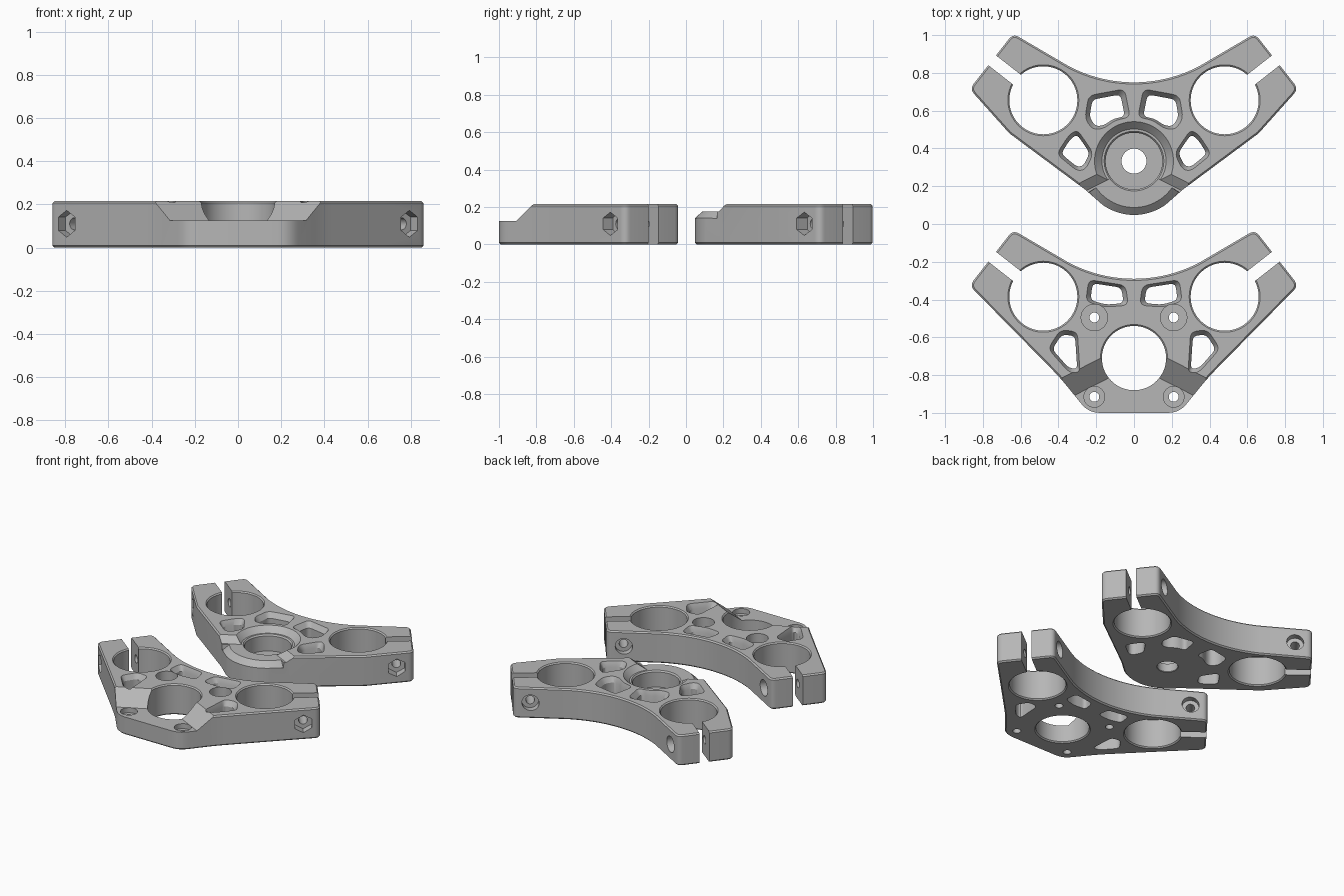
import bpy, bmesh
from math import sin, cos, radians, tau
from mathutils import Matrix, Vector

cube = bpy.data.objects.get("Cube")
if cube:
    bpy.data.objects.remove(cube)

H = 0.215        # plate thickness
STEP = -1.04     # spacing between the two plates along y

metal = bpy.data.materials.new("machined grey")
metal.use_nodes = True
grey = (0.47, 0.47, 0.47, 1)
metal.diffuse_color = grey
metal.node_tree.nodes["Principled BSDF"].inputs["Base Color"].default_value = grey


def circle(x, y, r, n=64):
    return [(x + r * cos(tau * i / n), y + r * sin(tau * i / n)) for i in range(n)]


def rounded(pts, d, closed=True):
    """Replace corners with short curves that start d away from the corner."""
    out = []
    for i, p in enumerate(pts):
        if not closed and i in (0, len(pts) - 1):
            out.append(p)
            continue
        p = Vector(p)
        a, b = Vector(pts[i - 1]) - p, Vector(pts[(i + 1) % len(pts)]) - p
        a = p + a.normalized() * min(d, a.length * 0.45)
        b = p + b.normalized() * min(d, b.length * 0.45)
        for k in range(6):
            t = k / 5
            out.append(tuple(a * (1 - t) ** 2 + p * 2 * t * (1 - t) + b * t * t))
    return out


def loft(name, rings, matrix=None, bevel=0):
    """Solid through a stack of (height, outline) rings."""
    bm = bmesh.new()
    rows = [[bm.verts.new((x, y, z)) for x, y in pts] for z, pts in rings]
    caps = [bm.faces.new(rows[0]), bm.faces.new(rows[-1])]
    n = len(rows[0])
    for lo, hi in zip(rows, rows[1:]):
        for i in range(n):
            j = (i + 1) % n
            bm.faces.new((lo[i], lo[j], hi[j], hi[i]))
    bmesh.ops.recalc_face_normals(bm, faces=bm.faces)
    if bevel:
        edges = list({e for f in caps for e in f.edges})
        bmesh.ops.bevel(bm, geom=edges, offset=bevel, segments=1, affect='EDGES')
    mesh = bpy.data.meshes.new(name)
    bm.to_mesh(mesh)
    bm.free()
    ob = bpy.data.objects.new(name, mesh)
    bpy.context.scene.collection.objects.link(ob)
    if matrix:
        ob.matrix_world = matrix
    return ob


def lathe(x, y, profile, matrix=None, n=64):
    return loft("cutter", [(z, circle(x, y, r, n)) for z, r in profile], matrix)


def bore(x, y, r, rim=0.008):
    """Through hole with chamfered rims."""
    return lathe(x, y, [(-0.01, r + rim + 0.01), (rim, r), (H - rim, r),
                        (H + 0.01, r + rim + 0.01)])


def pocket(pts, m):
    """Lightening hole with a wide chamfer at the top."""
    pts = rounded([(x * m, y) for x, y in pts], 0.035)
    c = sum((Vector(p) for p in pts), Vector((0, 0))) / len(pts)

    def scaled(s):
        return [tuple(c + (Vector(p) - c) * s) for p in pts]
    small = scaled(0.78)
    return loft("cutter", [(-0.1, small), (H - 0.035, small), (H, pts), (H + 0.05, scaled(1.02))])


def chevron(y_floor, z_floor, run, z_top=0.24):
    """Sloped step that lowers the nose of a plate."""
    def ring(z):
        y = y_floor + run * (z - z_floor)
        return z, [(-0.7, y - 0.357), (0, y), (0.7, y - 0.357), (0.7, y_floor - 1), (-0.7, y_floor - 1)]
    return loft("cutter", [ring(z_floor), ring(z_top)])


def clamp_cutters(m, oy):
    """Fork bore, pinch slot, screw counterbore and nut pocket of one clamp."""
    cx, cy = 0.48 * m, 0.655 + oy
    along = Vector((cos(radians(38)) * m, sin(radians(38)), 0))
    axis = Vector((sin(radians(38)) * m, -cos(radians(38)), 0))
    up = Vector((0, 0, 1))

    def frame(x, y, z, origin):
        mat = Matrix((x, y, z)).transposed().to_4x4()
        mat.translation = origin
        return mat
    centre = Vector((cx, cy, 0))
    side = up.cross(along)
    w = 0.033
    slot = loft("cutter", [(z, [(0.1, -w), (0.5, -w), (0.5, w), (0.1, w)]) for z in (-0.1, 0.4)],
                frame(along, side, up, centre))
    screw = frame(up, axis.cross(up), axis, centre + along * 0.235 + up * 0.11)
    return [bore(cx, cy, 0.18), slot,
            lathe(0, 0, [(-0.4, 0.055), (-0.15, 0.055), (-0.15, 0.028), (0.17, 0.028)], screw, 32),
            lathe(0, 0, [(0.15, 0.062), (0.4, 0.062)], screw, 6)]


def plate(name, half, oy, cutters):
    """Mirror half an outline, extrude it and cut all openings."""
    outline = half + [(-x, y) for x, y in reversed(half) if abs(x) > 1e-5]
    body = loft(name + "_blank", [(0, outline), (H, outline)], bevel=0.009)
    for m in (1, -1):
        cutters += clamp_cutters(m, oy)
    for c in cutters:
        c.hide_render = True
        mod = body.modifiers.new("cut", 'BOOLEAN')
        mod.operation, mod.solver, mod.object = 'DIFFERENCE', 'EXACT', c
    bpy.context.view_layer.update()
    mesh = bpy.data.meshes.new_from_object(body.evaluated_get(bpy.context.evaluated_depsgraph_get()))
    for ob in cutters + [body]:
        bpy.data.objects.remove(ob)
    mesh.name = name
    mesh.materials.clear()
    mesh.materials.append(metal)
    ob = bpy.data.objects.new(name, mesh)
    bpy.context.scene.collection.objects.link(ob)
    bpy.ops.object.select_all(action='DESELECT')
    ob.select_set(True)
    bpy.context.view_layer.objects.active = ob
    bpy.ops.object.shade_smooth_by_angle(angle=radians(28))
    return ob


def rear_edge(oy):
    """Concave back edge and lug corners, from the middle outwards."""
    R = 0.74
    arc = [(R * sin(radians(a)), 0.75 + oy + R * (1 - cos(radians(a)))) for a in range(0, 30, 2)]
    lug = [arc[-1], (0.64, 1.008 + oy), (0.87, 0.715 + oy), (0.66, 0.48 + oy)]
    return arc[:-1] + rounded(lug, 0.035, closed=False)


# upper plate with round nose and stem boss
nose = [(0.285 * cos(radians(a)), 0.333 + 0.285 * sin(radians(a))) for a in range(-54, -89, -4)]
upper_half = rear_edge(0) + [(0.26, 0.183)] + nose + [(0, 0.048)]


def nose_ring(z, r):
    arc = [(r * cos(radians(a)), 0.333 + r * sin(radians(a))) for a in range(-145, -34, 5)]
    return z, arc + [(0.5, 0), (0.5, -0.3), (-0.5, -0.3), (-0.5, 0)]


upper_cuts = [
    chevron(0.305, 0.176, 1.5),
    lathe(0, 0.333, [(0.06, 0.15), (0.166, 0.15), (0.176, 0.158), (0.1762, 0.17), (0.226, 0.22)]),
    bore(0, 0.333, 0.066, 0.003),
    loft("cutter", [nose_ring(0.139, 0.287), nose_ring(0.179, 0.242)]),
]
upper_window = [(0.05, 0.715), (0.24, 0.68), (0.26, 0.56), (0.22, 0.5), (0.16, 0.505),
                (0.1, 0.55), (0.02, 0.565)]
upper_triangle = [(0.3, 0.5), (0.345, 0.47), (0.41, 0.37), (0.3, 0.28), (0.255, 0.29), (0.215, 0.375)]
for m in (1, -1):
    upper_cuts += [pocket(upper_window, m), pocket(upper_triangle, m)]
plate("upper_clamp_plate", upper_half, 0, upper_cuts)

# lower plate with flat stepped nose and open stem bore
lower_half = rear_edge(STEP)[:-1] + rounded(
    [(0.66, -0.54), (0.39, -0.815), (0.24, -1.0), (0, -1.0)], 0.06, closed=False)
lower_cuts = [chevron(-0.747, 0.125, 1.41), bore(0, -0.71, 0.17)]
lower_window = [(0.045, -0.325), (0.24, -0.295), (0.255, -0.41), (0.15, -0.44), (0.03, -0.43)]
lower_triangle = [(0.3, -0.57), (0.39, -0.56), (0.455, -0.66), (0.345, -0.785), (0.285, -0.795)]
for m in (1, -1):
    lower_cuts += [pocket(lower_window, m), pocket(lower_triangle, m)]
    for y, r in ((-0.495, 0.07), (-0.915, 0.055)):
        lower_cuts.append(lathe(0.21 * m, y, [(-0.1, 0.026), (0.09, 0.026), (0.09, r), (0.4, r)], n=32))
plate("lower_clamp_plate", lower_half, STEP, lower_cuts)
